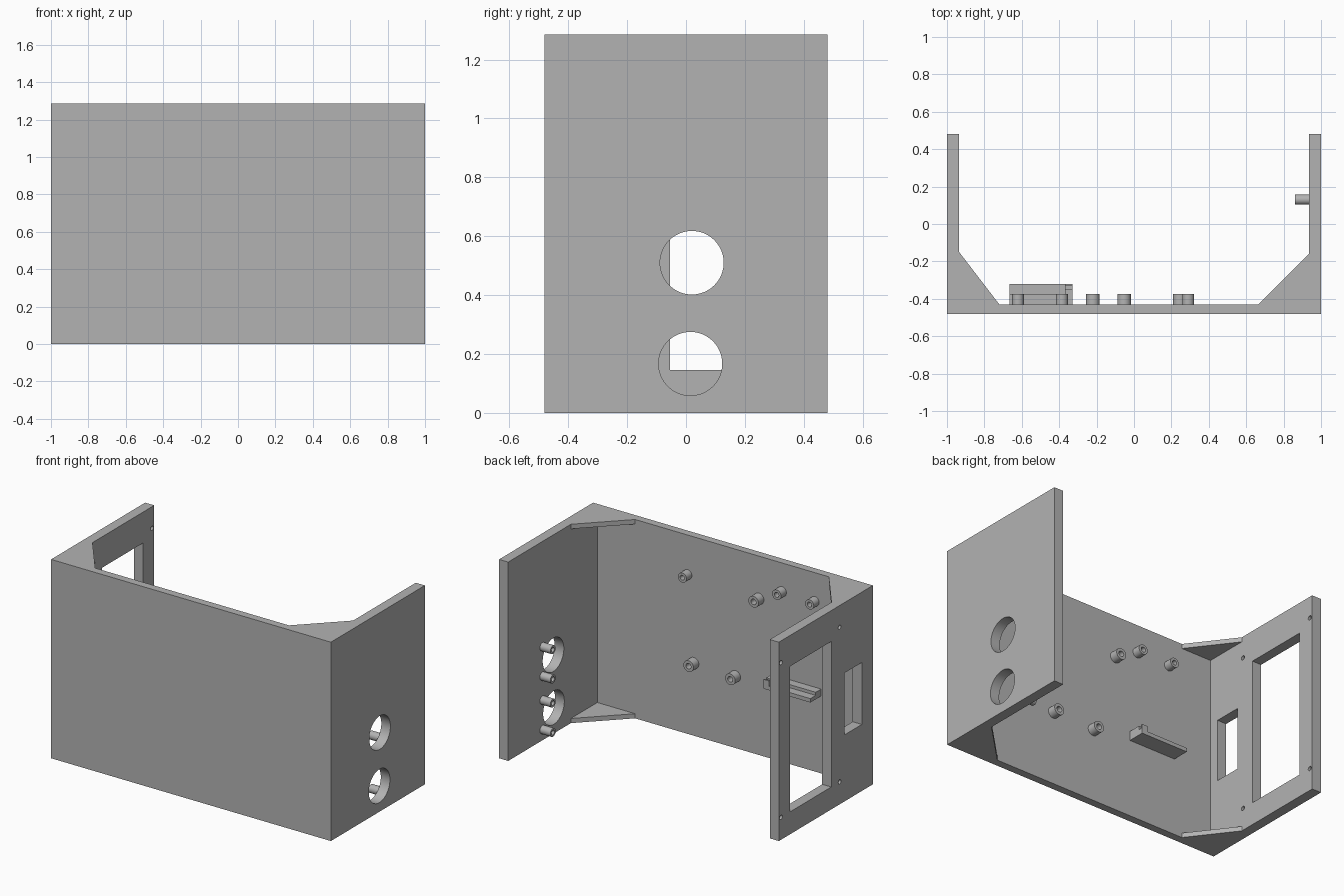
import bpy, bmesh, math
from mathutils import Matrix, Vector

if "Cube" in bpy.data.objects:
    bpy.data.objects.remove(bpy.data.objects["Cube"])

grey = bpy.data.materials.new("plain grey")
grey.diffuse_color = (0.45, 0.45, 0.45, 1)
grey.use_nodes = True
grey.node_tree.nodes["Principled BSDF"].inputs["Base Color"].default_value = grey.diffuse_color
W, D, H = 1.0, 0.48, 1.285      # half width, half depth, height
FLOOR, WALL = -0.43, 0.935      # inner faces of the front plate and side walls


def add_box(bm, x0, x1, y0, y1, z0, z1):
    m = Matrix.Translation(((x0 + x1) / 2, (y0 + y1) / 2, (z0 + z1) / 2)) \
        @ Matrix.Diagonal((x1 - x0, y1 - y0, z1 - z0, 1))
    bmesh.ops.create_cube(bm, size=1, matrix=m)


def add_cyl(bm, a, b, r, sides=40):
    a, b = Vector(a), Vector(b)
    m = Matrix.Translation((a + b) / 2) @ (b - a).to_track_quat('Z', 'Y').to_matrix().to_4x4()
    bmesh.ops.create_cone(bm, cap_ends=True, segments=sides, radius1=r, radius2=r,
                          depth=(b - a).length, matrix=m)


def add_prism(bm, pts, z0, z1):
    face = bm.faces.new([bm.verts.new((x, y, z0)) for x, y in pts])
    ext = bmesh.ops.extrude_face_region(bm, geom=[face])
    verts = [v for v in ext['geom'] if isinstance(v, bmesh.types.BMVert)]
    bmesh.ops.translate(bm, verts=verts, vec=(0, 0, z1 - z0))
    bmesh.ops.recalc_face_normals(bm, faces=bm.faces)


def make(name, bm):
    me = bpy.data.meshes.new(name)
    bm.to_mesh(me)
    bm.free()
    me.materials.append(grey)
    ob = bpy.data.objects.new(name, me)
    bpy.context.collection.objects.link(ob)
    return ob


def cut(ob, bm):
    """Subtract the shapes in bm from ob, then remove the cutter."""
    cutter = make("cutter", bm)
    cutter.hide_render = True
    mod = ob.modifiers.new("cut", 'BOOLEAN')
    mod.operation, mod.solver, mod.object = 'DIFFERENCE', 'EXACT', cutter
    bpy.context.view_layer.objects.active = ob
    bpy.ops.object.modifier_apply(modifier="cut")
    bpy.data.objects.remove(cutter)


def smooth(ob):
    bpy.ops.object.select_all(action='DESELECT')
    ob.select_set(True)
    bpy.context.view_layer.objects.active = ob
    bpy.ops.object.shade_smooth_by_angle(angle=math.radians(30))


# U-shaped shell: front plate with two side walls
bm = bmesh.new()
add_prism(bm, [(-W, -D), (W, -D), (W, D), (WALL, D), (WALL, FLOOR),
               (-WALL, FLOOR), (-WALL, D), (-W, D)], 0, H)
shell = make("shell", bm)

bm = bmesh.new()
# display window and slot in the left wall
add_box(bm, -1.1, -0.85, -0.055, 0.365, 0.145, 1.085)
add_box(bm, -1.1, -0.85, -0.367, -0.19, 0.43, 0.83)
# screw holes around the window
for y in (-0.14, 0.458):
    for z in (0.145, 1.145):
        add_cyl(bm, (-1.1, y, z), (-0.85, y, z), 0.014, 20)
# round openings in the right wall
for y, z in ((0.02, 0.51), (0.015, 0.167)):
    add_cyl(bm, (0.85, y, z), (1.1, y, z), 0.108, 64)
cut(shell, bm)
smooth(shell)

# triangular corner gussets at top and bottom
for side, s, px, py in (("left", -1, 0.72, -0.15), ("right", 1, 0.665, -0.16)):
    for level, z in (("bottom", 0), ("top", H - 0.03)):
        bm = bmesh.new()
        add_prism(bm, [(s * WALL, FLOOR), (s * WALL, py), (s * px, FLOOR)], z, z + 0.03)
        make(f"{side}_{level}_gusset", bm)


def standoff(name, base, tip, r, bore):
    base, tip = Vector(base), Vector(tip)
    bm = bmesh.new()
    add_cyl(bm, base, tip, r)
    ob = make(name, bm)
    bm = bmesh.new()
    add_cyl(bm, base.lerp(tip, 0.1), base.lerp(tip, 1.3), bore, 24)
    cut(ob, bm)
    smooth(ob)


# bored standoffs on the front plate
for x, z, r in ((0.29, 1.03, 0.031), (-0.22, 1.01, 0.036), (-0.385, 1.10, 0.032),
                (-0.62, 1.10, 0.031), (0.245, 0.47, 0.036), (-0.053, 0.465, 0.036)):
    standoff("plate_standoff", (x, FLOOR, z), (x, -0.375, z), r, r * 0.5)

# bored standoffs beside the round openings
for z in (0.605, 0.415, 0.26, 0.07):
    standoff("wall_standoff", (WALL, 0.13, z), (0.86, 0.13, z), 0.027, 0.015)

# stepped ledge with a notched end stop
bm = bmesh.new()
add_prism(bm, [(-0.665, FLOOR), (-0.33, FLOOR), (-0.33, -0.32), (-0.665, -0.32)], 0.5, 0.525)
make("ledge", bm)
bm = bmesh.new()
add_box(bm, -0.665, -0.33, FLOOR, -0.375, 0.525, 0.545)
make("ledge_step", bm)
bm = bmesh.new()
add_box(bm, -0.37, -0.33, FLOOR, -0.32, 0.525, 0.56)
stop = make("ledge_end_stop", bm)
bm = bmesh.new()
add_box(bm, -0.39, -0.31, -0.347, -0.33, 0.535, 0.6)
cut(stop, bm)
